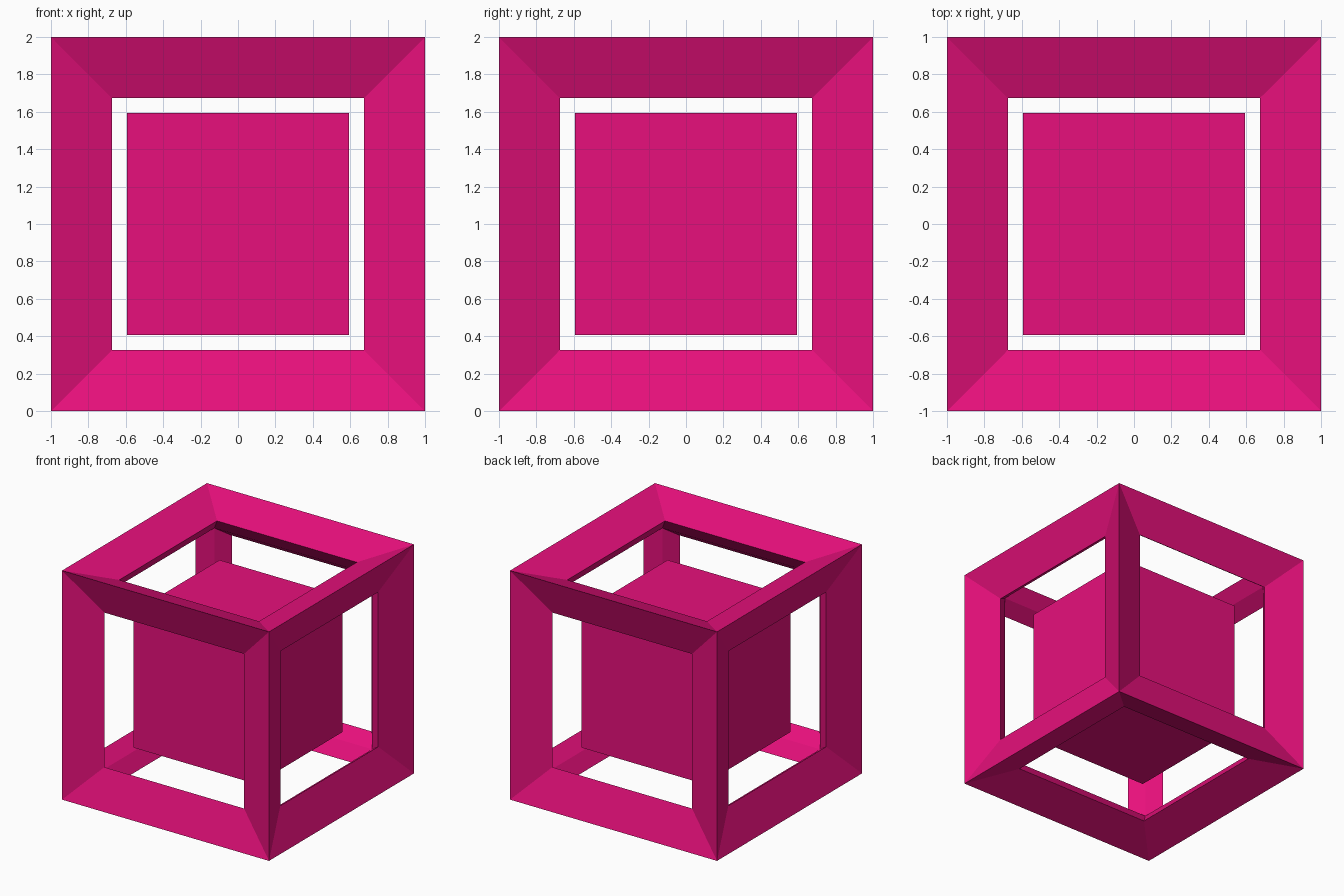
import bpy, bmesh
from mathutils import Vector

if "Cube" in bpy.data.objects:
    bpy.data.objects.remove(bpy.data.objects["Cube"])

OUTER, RING, PLANE, INNER = 1.0, 0.675, 0.881, 0.762
CORE = 0.593

mat = bpy.data.materials.new("magenta")
mat.diffuse_color = (0.80, 0.005, 0.20, 1)
mat.use_nodes = True
mat.node_tree.nodes["Principled BSDF"].inputs["Base Color"].default_value = mat.diffuse_color


def face_point(axis, sign, u, v, depth):
    """Point on a cube side, lifted so the cube stands on z = 0."""
    p = Vector((0, 0, 0))
    p[axis], p[(axis + 1) % 3], p[(axis + 2) % 3] = sign * depth, u, v
    p.z += 1
    return p


# Open cube frame: every bar has a kite-shaped section with mitred corners
bm = bmesh.new()
corners = [(-1, -1), (1, -1), (1, 1), (-1, 1)]
for axis in range(3):
    for sign in (-1, 1):
        loops = [[bm.verts.new(face_point(axis, sign, u * s, v * s, d)) for u, v in corners]
                 for s, d in ((OUTER, OUTER), (RING, PLANE), (INNER, INNER))]
        for a, b in zip(loops, loops[1:]):
            for i in range(4):
                j = (i + 1) % 4
                bm.faces.new((a[i], a[j], b[j], b[i]))
bmesh.ops.remove_doubles(bm, verts=bm.verts, dist=0.0005)
bmesh.ops.recalc_face_normals(bm, faces=bm.faces)
mesh = bpy.data.meshes.new("cube_frame")
bm.to_mesh(mesh)
bm.free()
mesh.materials.append(mat)
bpy.context.collection.objects.link(bpy.data.objects.new("cube_frame", mesh))

# Solid cube floating in the middle
bpy.ops.mesh.primitive_cube_add(size=2 * CORE, location=(0, 0, 1))
core = bpy.context.object
core.name = "inner_cube"
core.data.materials.append(mat)
